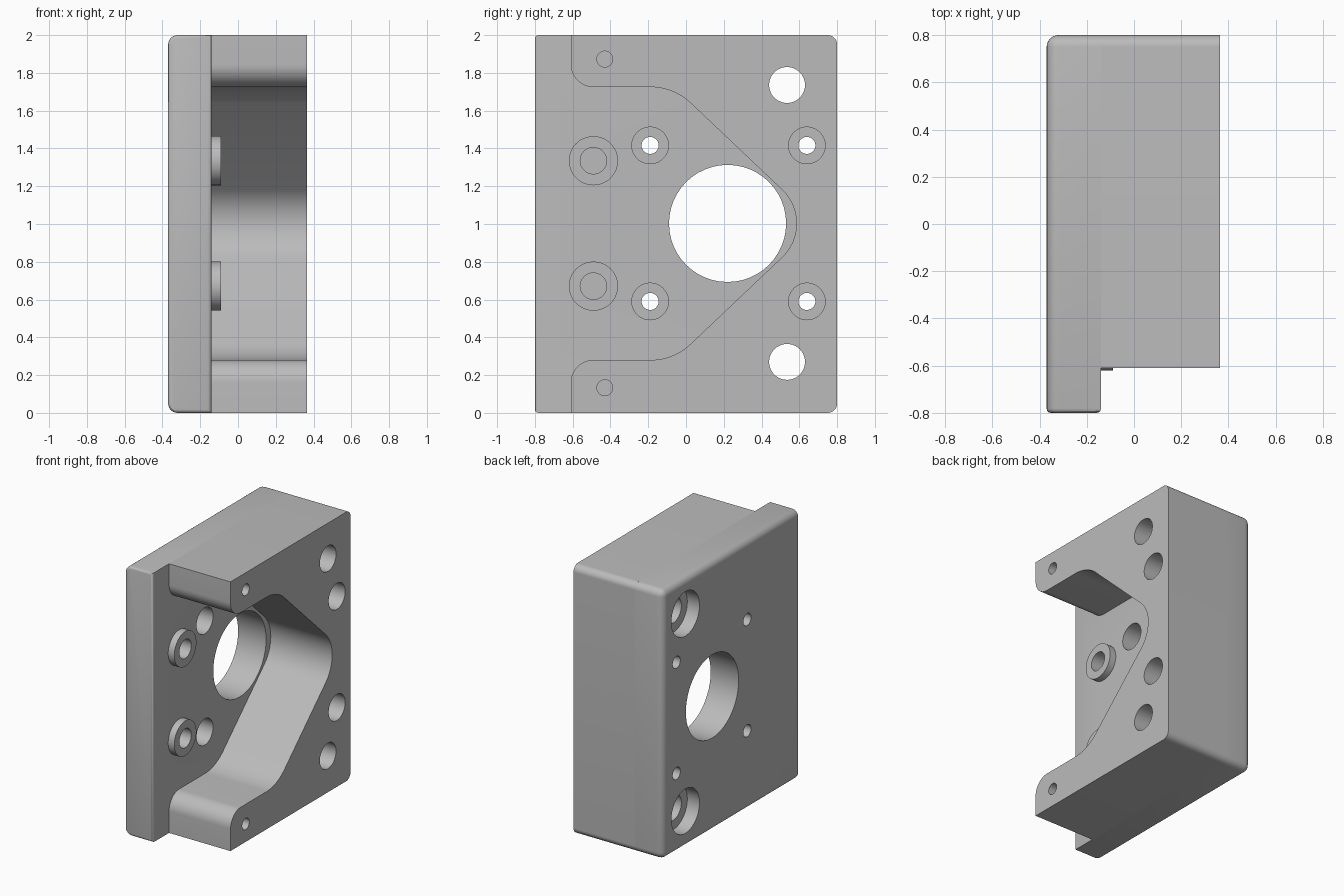
import bpy, bmesh, math
from mathutils import Vector

cube = bpy.data.objects.get("Cube")
if cube:
    bpy.data.objects.remove(cube, do_unlink=True)

BACK, FLOOR, FACE = -0.37, -0.14, 0.365   # plate rear, pocket floor, housing face (x)
MID = 1.003                               # mirror height of the hole pattern

grey = bpy.data.materials.new("machined_grey")
grey.use_nodes = True
colour = (0.5, 0.5, 0.5, 1)
grey.diffuse_color = colour
grey.node_tree.nodes["Principled BSDF"].inputs["Base Color"].default_value = colour


def make_object(name, bm):
    bmesh.ops.recalc_face_normals(bm, faces=bm.faces)
    mesh = bpy.data.meshes.new(name)
    bm.to_mesh(mesh)
    bm.free()
    mesh.materials.append(grey)
    ob = bpy.data.objects.new(name, mesh)
    bpy.context.collection.objects.link(ob)
    return ob


def fillet(corners, steps=12):
    """Round each (y, z, radius) corner of a closed outline."""
    out = []
    for i, (y, z, r) in enumerate(corners):
        p = Vector((y, z))
        if r == 0:
            out.append(p)
            continue
        a = (Vector(corners[i - 1][:2]) - p).normalized()
        b = (Vector(corners[(i + 1) % len(corners)][:2]) - p).normalized()
        half = a.angle(b) / 2
        centre = p + (a + b).normalized() * r / math.sin(half)
        start = p + a * r / math.tan(half) - centre
        end = p + b * r / math.tan(half) - centre
        sweep = start.angle(end)
        for k in range(steps + 1):
            t = k / steps
            out.append(centre + (start * math.sin((1 - t) * sweep)
                                 + end * math.sin(t * sweep)) / math.sin(sweep))
    return out


def prism(name, outline, x0, x1):
    bm = bmesh.new()
    base = bm.faces.new([bm.verts.new((x0, p[0], p[1])) for p in outline])
    top = bmesh.ops.extrude_face_region(bm, geom=[base])["geom"]
    verts = [g for g in top if isinstance(g, bmesh.types.BMVert)]
    bmesh.ops.translate(bm, verts=verts, vec=(x1 - x0, 0, 0))
    return make_object(name, bm)


def cylinder(name, y, z, r, x0, x1, sides=48):
    ring = [(y + r * math.cos(k * math.tau / sides), z + r * math.sin(k * math.tau / sides))
            for k in range(sides)]
    return prism(name, ring, x0, x1)


def drill(targets, y, z, r, x0, x1):
    cutter = cylinder("drill_cutter", y, z, r, x0, x1)
    cutter.hide_render = True
    for ob in targets:
        mod = ob.modifiers.new("hole", 'BOOLEAN')
        mod.operation, mod.solver, mod.object = 'DIFFERENCE', 'EXACT', cutter
        bpy.context.view_layer.objects.active = ob
        bpy.ops.object.modifier_apply(modifier=mod.name)
    bpy.data.objects.remove(cutter, do_unlink=True)


# Base plate: generous rounds at the rear, small round on the front end
bm = bmesh.new()
bmesh.ops.create_cube(bm, size=1)
for v in bm.verts:
    v.co = (BACK if v.co.x < 0 else FLOOR, 0.8 * (1 if v.co.y > 0 else -1), 2 if v.co.z > 0 else 0)


def on(edge, axis, value):
    return all(abs(v.co[axis] - value) < 1e-4 for v in edge.verts)


rear = [e for e in bm.edges if not on(e, 1, -0.8)
        and (on(e, 0, BACK) or (on(e, 1, 0.8) and not on(e, 0, FLOOR)))]
bmesh.ops.bevel(bm, geom=rear, offset=0.05, segments=6, profile=0.5, affect='EDGES')
front = [e for e in bm.edges if on(e, 1, -0.8)]
bmesh.ops.bevel(bm, geom=front, offset=0.018, segments=3, profile=0.5, affect='EDGES')
plate = make_object("base_plate", bm)

# Raised housing with the tapered pocket open to the front
upper = [(0.8, 2, 0.05), (-0.61, 2, 0), (-0.61, 1.725, 0.12), (-0.065, 1.725, 0.31)]
lower = [(-0.065, 0.28, 0.31), (-0.61, 0.28, 0.12), (-0.61, 0, 0), (0.8, 0, 0.05)]
housing = prism("pocket_housing", fillet(upper + [(0.697, MID, 0.247)] + lower), FLOOR, FACE)

# Central bore
drill([plate], 0.22, MID, 0.31, -0.5, 0.5)

for side, label in ((1, "upper"), (-1, "lower")):
    # Raised boss with a blind hole
    z = MID + side * 0.332
    boss = cylinder(label + "_boss", -0.49, z, 0.13, FLOOR, -0.09)
    drill([plate, boss], -0.49, z, 0.07, -0.25, 0.1)
    # Counterbored screw holes, in the pocket floor and through the housing
    z = MID + side * 0.413
    for y, targets in ((-0.19, [plate]), (0.64, [plate, housing])):
        drill(targets, y, z, 0.097, -0.27, 0.5)
        drill([plate], y, z, 0.045, -0.5, 0)
    # Corner mounting holes, counterbored from the rear
    z = MID + side * 0.733
    drill([plate, housing], 0.535, z, 0.095, -0.5, 0.5)
    drill([plate], 0.535, z, 0.165, -0.5, -0.27)
    # Blind pilot hole in the arm
    drill([housing], -0.43, MID + side * 0.87, 0.042, 0.1, 0.5)

    boss.select_set(True)

for ob in bpy.context.scene.objects:
    ob.select_set(ob.type == 'MESH')
bpy.context.view_layer.objects.active = plate
bpy.ops.object.shade_smooth_by_angle(angle=math.radians(30))
